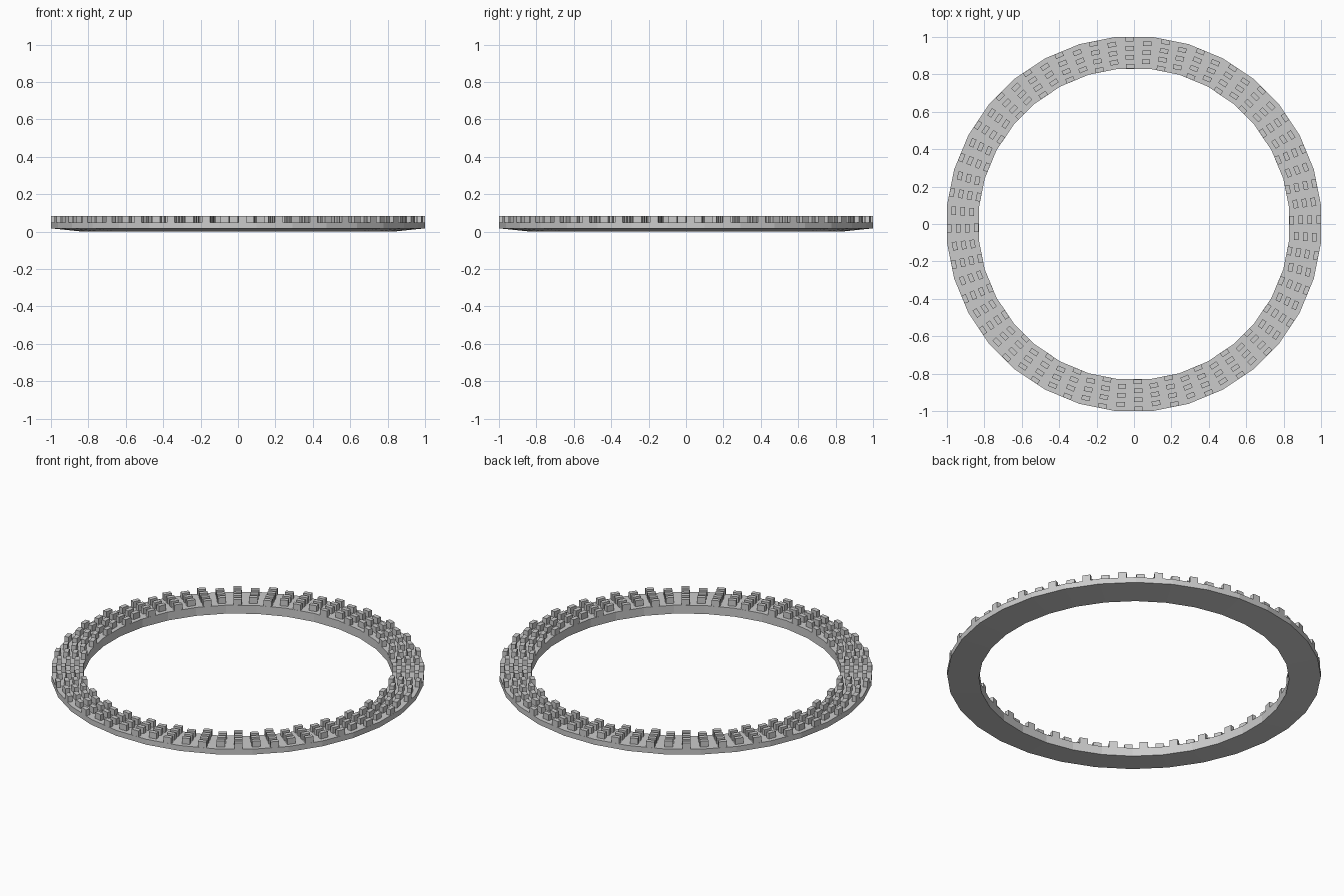
import bpy, bmesh, math
from mathutils import Matrix

if "Cube" in bpy.data.objects:
    bpy.data.objects.remove(bpy.data.objects["Cube"])

SEG = 32
HALF = math.pi / SEG
APO = 1 / math.cos(HALF)   # turns a flat distance into a corner radius


def make_object(name, bm):
    bmesh.ops.recalc_face_normals(bm, faces=bm.faces)
    mesh = bpy.data.meshes.new(name)
    bm.to_mesh(mesh)
    bm.free()
    obj = bpy.data.objects.new(name, mesh)
    bpy.context.collection.objects.link(obj)
    return obj


# Flat 32-sided ring with an underside that rises toward the outer edge
profile = [(0.83, 0.0), (1.0, 0.018), (1.0, 0.05), (0.83, 0.05)]
bm = bmesh.new()
loops = []
for i in range(SEG):
    a = (2 * i + 1) * HALF
    loops.append([bm.verts.new((r * APO * math.cos(a), r * APO * math.sin(a), z))
                  for r, z in profile])
for i in range(SEG):
    p, q = loops[i], loops[(i + 1) % SEG]
    for j in range(4):
        k = (j + 1) % 4
        bm.faces.new((p[j], q[j], q[k], p[k]))
make_object("ring_base", bm)

# Raised studs: two columns per side, rows staggered between columns
rows_full = [0.843, 0.891, 0.939, 0.987]
rows_offset = [0.867, 0.915, 0.963]
bm = bmesh.new()
for i in range(SEG):
    spin = Matrix.Rotation(2 * HALF * i, 4, 'Z')
    for rows, ang in ((rows_full, 0.25 * HALF), (rows_offset, -0.75 * HALF)):
        for r in rows:
            m = (spin @ Matrix.Translation((r, r * math.tan(ang), 0.065))
                 @ Matrix.Diagonal((0.025, 0.045, 0.04, 1)))
            bmesh.ops.create_cube(bm, size=1, matrix=m)
make_object("tread_studs", bm)
